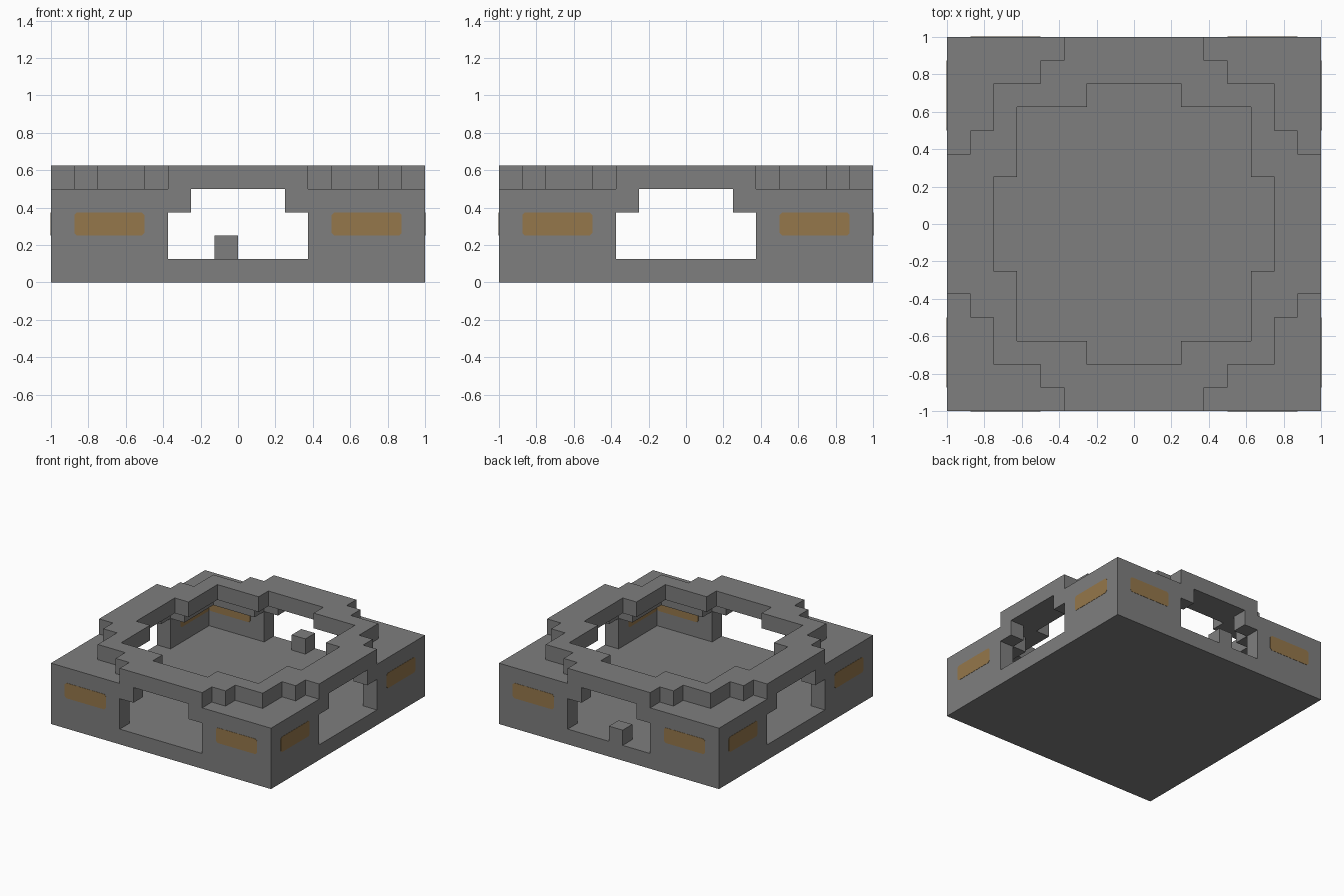
import bpy
import bmesh
from math import pi
from mathutils import Matrix, Vector

cube = bpy.data.objects.get("Cube")
if cube:
    bpy.data.objects.remove(cube, do_unlink=True)

U = 0.125  # one block


def material(name, rgb):
    mat = bpy.data.materials.new(name)
    mat.use_nodes = True
    mat.diffuse_color = (*rgb, 1)
    mat.node_tree.nodes["Principled BSDF"].inputs["Base Color"].default_value = (*rgb, 1)
    return mat


GREY = material("stone_grey", (0.21, 0.21, 0.21))
AMBER = material("amber", (0.3, 0.185, 0.07))


def add_prism(bm, outline, low, high, matrix=Matrix()):
    """Extrude a plan outline from low to high, then place it with a matrix."""
    verts = [bm.verts.new((x, y, low)) for x, y in outline]
    face = bm.faces.new(verts)
    top = bmesh.ops.extrude_face_region(bm, geom=[face])["geom"]
    moved = [v for v in top if isinstance(v, bmesh.types.BMVert)]
    bmesh.ops.translate(bm, verts=moved, vec=(0, 0, high - low))
    bmesh.ops.transform(bm, matrix=matrix, verts=verts + moved)


def finish(name, bm, mat):
    bmesh.ops.recalc_face_normals(bm, faces=bm.faces)
    mesh = bpy.data.meshes.new(name)
    bm.to_mesh(mesh)
    bm.free()
    mesh.materials.append(mat)
    obj = bpy.data.objects.new(name, mesh)
    bpy.context.collection.objects.link(obj)
    return obj


def blocks(name, outline, low, high, turns=1):
    """Block-unit prism, repeated by quarter turns about the centre."""
    bm = bmesh.new()
    for i in range(turns):
        turn = Matrix.Rotation(i * pi / 2, 4, "Z") @ Matrix.Scale(U, 4)
        add_prism(bm, outline, low, high, turn)
    # open the hidden joints between quarters and weld them
    if turns > 1:
        joints = [f for f in bm.faces
                  if any(all(abs(v.co[a]) < 1e-4 for v in f.verts) for a in (0, 1))]
        bmesh.ops.delete(bm, geom=joints, context="FACES")
        bmesh.ops.remove_doubles(bm, verts=bm.verts, dist=1e-4)
    return finish(name, bm, GREY)


def mirrored(half):
    """Complete an outline across the diagonal x = y."""
    return half + [(y, x) for x, y in reversed(half) if x != y]


# Floor slab
blocks("floor", [(-8, -8), (8, -8), (8, 8), (-8, 8)], 0, 1)

# Four L-shaped corner walls, leaving a doorway in each side
blocks("corner_walls", [(3, 8), (3, 7), (7, 7), (7, 3), (8, 3), (8, 8)], 1, 3, 4)

# Stepped corner roofs that narrow the doorways
blocks("corner_roofs",
       [(2, 8), (2, 7), (3, 7), (3, 6), (6, 6), (6, 3), (7, 3), (7, 2), (8, 2), (8, 8)],
       3, 4, 4)

# Raised stepped ring with an open centre
inner = mirrored([(0, 6), (2, 6), (2, 5), (5, 5)])
outer = mirrored([(0, 8), (3, 8), (3, 7), (4, 7), (4, 6), (6, 6)])
blocks("top_ring", inner + outer[::-1], 4, 5, 4)

# Single loose block in the back doorway
blocks("doorway_block", [(-1, 7), (0, 7), (0, 8), (-1, 8)], 1, 2)

# Amber panels on the outer and inner wall faces
W, H, C = 1.5 * U, 0.5 * U, 0.015
panel = []
for sx, sz in ((1, 1), (-1, 1), (-1, -1), (1, -1)):
    cut = [(sx * W, sz * (H - C)), (sx * (W - C), sz * H)]
    panel += cut if sx == sz else cut[::-1]

bm = bmesh.new()
upright = Matrix.Rotation(pi / 2, 4, "X")
for i in range(4):
    turn = Matrix.Rotation(i * pi / 2, 4, "Z")
    for side in (-1, 1):
        for depth in (8, 7):
            place = Matrix.Translation(Vector((side * 5.5, -depth, 2.5)) * U)
            add_prism(bm, panel, -0.002, 0.002, turn @ place @ upright)
finish("amber_panels", bm, AMBER)
